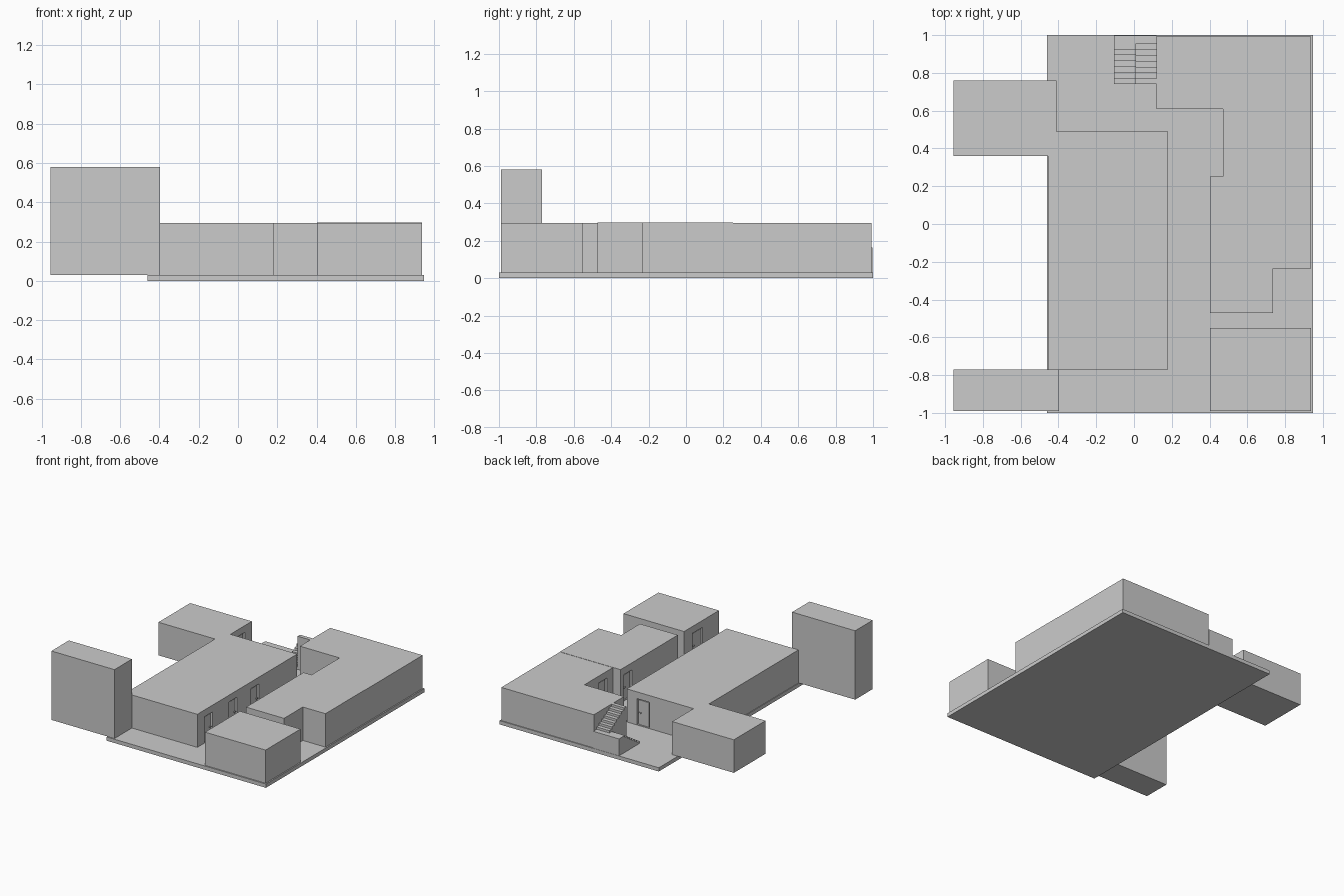
import bpy, bmesh

if "Cube" in bpy.data.objects:
    bpy.data.objects.remove(bpy.data.objects["Cube"])

FLOOR, ROOF = 0.03, 0.295


def prism(name, pts, lo, hi, axis='z'):
    """Extrude a closed profile: (x, y) along z, or (y, z) along x."""
    place = (lambda p, h: (p[0], p[1], h)) if axis == 'z' else (lambda p, h: (h, p[0], p[1]))
    bm = bmesh.new()
    face = bm.faces.new([bm.verts.new(place(p, lo)) for p in pts])
    moved = bmesh.ops.extrude_face_region(bm, geom=[face])['geom']
    shift = (0, 0, hi - lo) if axis == 'z' else (hi - lo, 0, 0)
    bmesh.ops.translate(bm, vec=shift, verts=[v for v in moved if isinstance(v, bmesh.types.BMVert)])
    bmesh.ops.recalc_face_normals(bm, faces=bm.faces)
    mesh = bpy.data.meshes.new(name)
    bm.to_mesh(mesh)
    bm.free()
    obj = bpy.data.objects.new(name, mesh)
    bpy.context.collection.objects.link(obj)
    return obj


def box(name, x0, x1, y0, y1, z0, z1):
    return prism(name, [(x0, y0), (x1, y0), (x1, y1), (x0, y1)], z0, z1)


def door(wall, axis, at, out, centre, width=0.11):
    """Cut a shallow doorway and set a leaf and handle inside it."""
    def slab(name, d0, d1, c, w, z0, z1):
        d = sorted((at + out * d0, at + out * d1))
        span = (c - w / 2, c + w / 2)
        a, b = (d, span) if axis == 'x' else (span, d)
        return box(name, *a, *b, z0, z1)
    cutter = slab("doorway_cutter", -0.018, 0.02, centre, width, FLOOR + 0.004, 0.24)
    cutter.hide_render = True
    mod = wall.modifiers.new("doorway", 'BOOLEAN')
    mod.operation, mod.solver, mod.object = 'DIFFERENCE', 'EXACT', cutter
    bpy.context.view_layer.objects.active = wall
    bpy.ops.object.modifier_apply(modifier=mod.name)
    bpy.data.objects.remove(cutter)
    slab("door_leaf", -0.019, -0.010, centre, width - 0.02, FLOOR + 0.004, 0.23)
    slab("door_handle", -0.011, -0.002, centre + width * 0.3, 0.018, 0.125, 0.133)


# Ground slab
box("base_slab", -0.46, 0.947, -1.0, 1.0, 0, FLOOR)

# Central building with its back-left wing
main = prism("central_building", [(-0.955, 0.76), (-0.955, 0.36), (-0.455, 0.36), (-0.455, -0.77),
                                  (0.18, -0.77), (0.18, 0.49), (-0.41, 0.49), (-0.41, 0.76)],
             FLOOR, ROOF - 0.001)
# Tall front-left block
box("tall_block", -0.955, -0.398, -0.99, -0.77, FLOOR, 0.58)
# Small front-right block
front = box("front_block", 0.402, 0.937, -0.99, -0.55, FLOOR, ROOF)

# Right-hand building in two sections
rear = prism("rear_right_building", [(0.12, 0.992), (0.12, 0.61), (0.47, 0.61), (0.47, 0.252),
                                     (0.937, 0.252), (0.937, 0.992)], FLOOR, ROOF)
middle = prism("middle_right_building", [(0.402, 0.252), (0.402, -0.472), (0.737, -0.472),
                                         (0.737, -0.235), (0.937, -0.235), (0.937, 0.252)],
               FLOOR, ROOF + 0.002)

# Doors
for y in (-0.63, -0.32, -0.04):
    door(main, 'x', 0.18, 1, y, 0.10)
door(main, 'x', -0.41, 1, 0.62)
door(main, 'y', 0.49, 1, 0.035)
door(front, 'x', 0.402, -1, -0.72, 0.13)
door(rear, 'x', 0.47, -1, 0.38)
door(middle, 'x', 0.402, -1, 0.16)


# Switchback stair: left flight climbs to a rear landing, right flight returns to the roof
def flight(name, x0, x1, y_low, y_high, z_low, z_high, steps=7):
    dy, dz = (y_high - y_low) / steps, (z_high - z_low) / steps
    pts = [(y_low, FLOOR)]
    if z_low > FLOOR:
        pts.append((y_low, z_low))
    for i in range(steps):
        z = z_low + dz * (i + 1)
        pts += [(y_low + dy * i, z), (y_low + dy * (i + 1), z)]
    if z_low > FLOOR:
        pts.pop(1)
    else:
        pts.pop(0)
        pts.insert(0, (y_low, FLOOR))
    pts.append((y_high, FLOOR))
    return prism(name, pts, x0, x1, 'x')


flight("lower_stair_flight", -0.107, 0.008, 0.74, 0.955, FLOOR, 0.165)
flight("upper_stair_flight", 0.008, 0.12, 0.955, 0.74, 0.165, ROOF)
box("stair_landing", -0.107, 0.12, 0.955, 0.998, FLOOR, 0.165)
